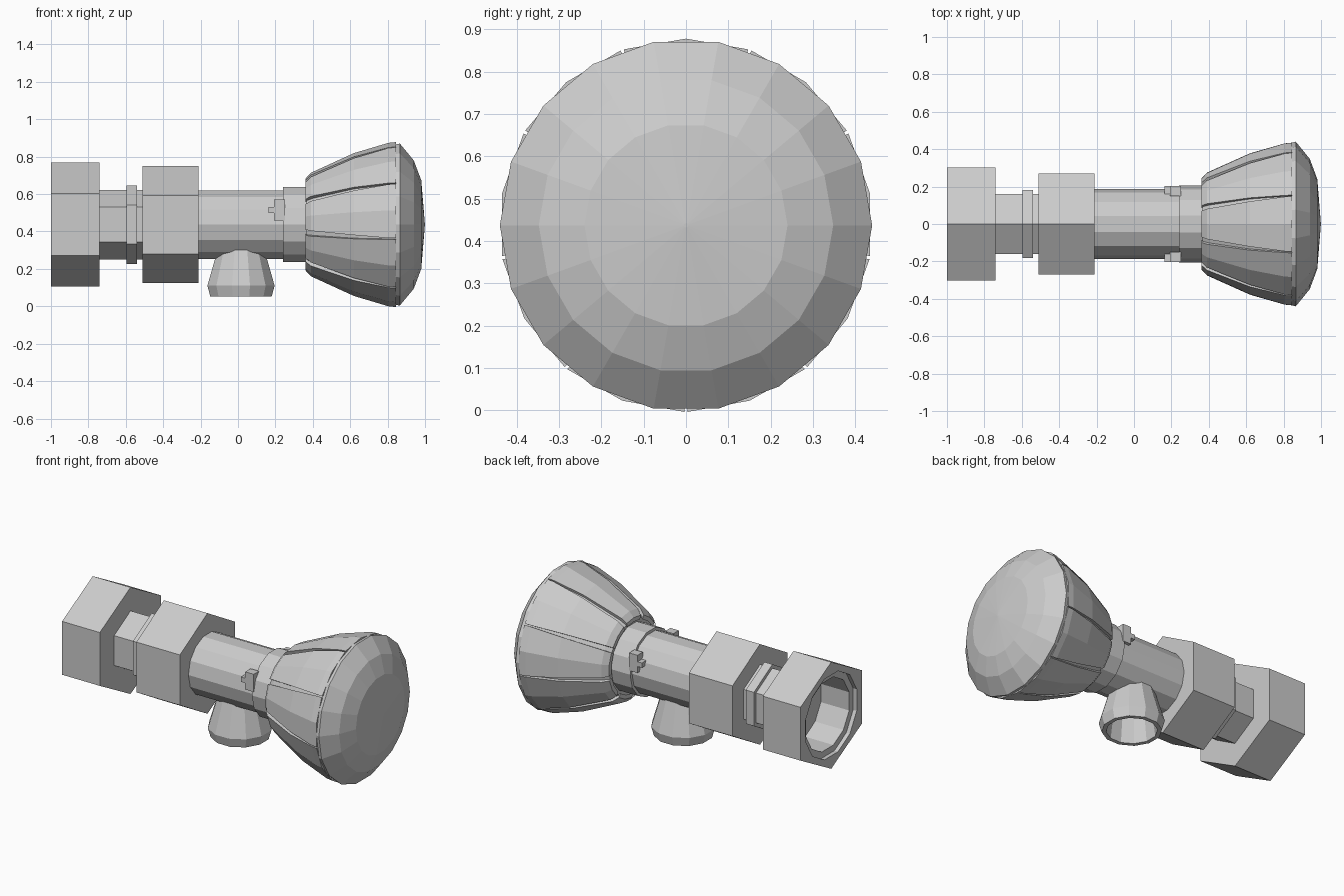
import bpy, bmesh
from math import cos, sin, radians, pi
from mathutils import Matrix, Vector

if "Cube" in bpy.data.objects:
    bpy.data.objects.remove(bpy.data.objects["Cube"])

CZ = 0.437  # height of the main axis


def finish(name, bm):
    bmesh.ops.recalc_face_normals(bm, faces=bm.faces)
    me = bpy.data.meshes.new(name)
    bm.to_mesh(me)
    bm.free()
    ob = bpy.data.objects.new(name, me)
    bpy.context.collection.objects.link(ob)
    return ob


def lathe(name, profile, n, phase=0.0, stretch=1.0, closed=False):
    """Revolve (x, radius) points about the main axis."""
    bm = bmesh.new()
    rings = []
    for x, r in profile:
        rings.append([bm.verts.new((x, stretch * r * cos(phase + 2 * pi * i / n),
                                    CZ + r * sin(phase + 2 * pi * i / n))) for i in range(n)])
    pairs = list(zip(rings, rings[1:]))
    if closed:
        pairs.append((rings[-1], rings[0]))
    for a, b in pairs:
        for i in range(n):
            j = (i + 1) % n
            bm.faces.new((a[i], a[j], b[j], b[i]))
    if not closed:
        bm.faces.new(rings[0])
        bm.faces.new(rings[-1])
    return finish(name, bm)


def box(name, lo, hi):
    bm = bmesh.new()
    bmesh.ops.create_cube(bm, size=1)
    lo, hi = Vector(lo), Vector(hi)
    bmesh.ops.transform(bm, verts=bm.verts, matrix=Matrix.Translation((lo + hi) / 2)
                        @ Matrix.Diagonal((*(hi - lo), 1)))
    return finish(name, bm)


# Union nut with round bore
nut = lathe("union_nut", [(-1, 0.332), (-0.74, 0.332)], 6, pi / 2, 1.05)
cutter = lathe("bore_cutter", [(-1.1, 0.26), (-0.78, 0.26)], 12, pi / 12)
cutter.hide_render = True
cutter.hide_viewport = True
cut = nut.modifiers.new("bore", 'BOOLEAN')
cut.object = cutter
cut.solver = 'EXACT'
lathe("union_sleeve", [(-0.975, 0.26), (-0.975, 0.22), (-0.77, 0.22), (-0.77, 0.26)],
      12, pi / 12, closed=True)

# Hexagonal neck, ring and body nut
lathe("neck", [(-0.76, 0.186), (-0.5, 0.186)], 6, pi / 2)
lathe("neck_ring", [(-0.595, 0.21), (-0.54, 0.21)], 6, pi / 2)
lathe("body_nut", [(-0.51, 0.313), (-0.21, 0.313)], 6, pi / 2)

# Valve body and collar
lathe("valve_body", [(-0.23, 0.188), (0.26, 0.188)], 14)
lathe("collar", [(0.24, 0.206), (0.375, 0.206)], 14)

# Clips on both sides of the collar
for side, s in (("front", -1), ("back", 1)):
    ys = sorted((s * 0.15, s * 0.203))
    box("clip_" + side, (0.192, ys[0], 0.46), (0.25, ys[1], 0.57))
    box("clip_tab_" + side, (0.162, ys[0], 0.5), (0.2, ys[1], 0.53))

# Hollow outlet spout pointing down
outlet = lathe("outlet", [(0.30, 0.13), (0.11, 0.186), (0.053, 0.17),
                          (0.053, 0.145), (0.24, 0.12), (0.24, 0.01)], 12, pi / 12)
# the profile's x becomes height
outlet.data.transform(Matrix.Translation((0.016, 0, 0))
                      @ Matrix(((0, 0, 1, 0), (0, 1, 0, 0), (1, 0, 0, 0), (0, 0, 0, 1)))
                      @ Matrix.Translation((0, 0, -CZ)))
outlet.data.flip_normals()

# Control head core
lathe("control_head", [(0.375, 0.19), (0.365, 0.235), (0.40, 0.262), (0.62, 0.37), (0.80, 0.425),
                       (0.865, 0.44), (0.94, 0.348), (0.98, 0.24), (0.999, 0.005)], 18)

# Nine raised grip panels with tapering slots between them
rows = [(0.36, 0.245, 16.5), (0.39, 0.277, 17), (0.62, 0.382, 18.5), (0.805, 0.437, 19.5),
        (0.845, 0.441, 19.5)]
bm = bmesh.new()
for k in range(9):
    mid = 90 + 40 * k
    layers = []
    for drop in (0, 0.025):
        layers.append([[bm.verts.new((x, (r - drop) * cos(radians(mid + a * h)),
                                      CZ + (r - drop) * sin(radians(mid + a * h))))
                        for a in (-1, 0, 1)] for x, r, h in rows])
    top, low = layers
    for g in layers:
        for i in range(len(rows) - 1):
            for j in range(2):
                bm.faces.new((g[i][j], g[i][j + 1], g[i + 1][j + 1], g[i + 1][j]))
    for i in range(len(rows) - 1):
        for j in (0, 2):
            bm.faces.new((top[i][j], top[i + 1][j], low[i + 1][j], low[i][j]))
    for i in (0, -1):
        for j in range(2):
            bm.faces.new((top[i][j], top[i][j + 1], low[i][j + 1], low[i][j]))
finish("grip_panels", bm)
